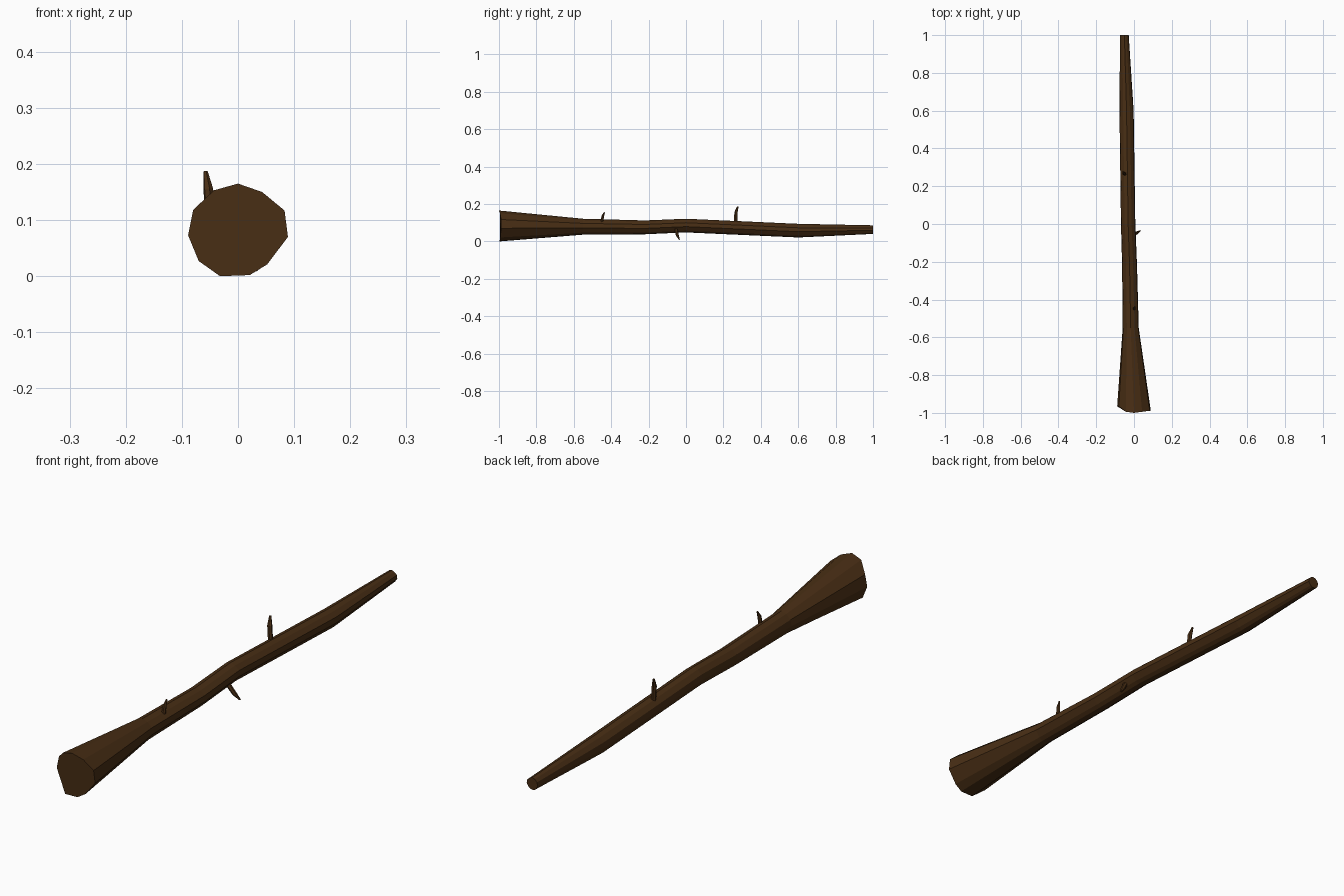
import bpy, bmesh
from mathutils import Vector

cube = bpy.data.objects.get("Cube")
if cube:
    bpy.data.objects.remove(cube)

bark = bpy.data.materials.new("dark_bark")
bark.use_nodes = True
colour = (0.065, 0.027, 0.007, 1)
bark.diffuse_color = colour
bsdf = bark.node_tree.nodes["Principled BSDF"]
bsdf.inputs["Base Color"].default_value = colour
bsdf.inputs["Roughness"].default_value = 0.9


def loft(name, rings):
    """Skin a list of equal-length point rings and cap both ends."""
    bm = bmesh.new()
    loops = [[bm.verts.new(p) for p in ring] for ring in rings]
    n = len(loops[0])
    for a, b in zip(loops, loops[1:]):
        for i in range(n):
            j = (i + 1) % n
            bm.faces.new((a[i], a[j], b[j], b[i]))
    bm.faces.new(loops[0])
    bm.faces.new(loops[-1])
    bmesh.ops.recalc_face_normals(bm, faces=bm.faces)
    mesh = bpy.data.meshes.new(name)
    bm.to_mesh(mesh)
    bm.free()
    mesh.materials.append(bark)
    obj = bpy.data.objects.new(name, mesh)
    bpy.context.collection.objects.link(obj)
    return obj


# Trunk: one uneven outline, fitted to the extents of each station
outline = [(0, .165), (.043, .15), (.083, .117), (.089, .07), (.052, .021), (.021, .002),
           (-.032, 0), (-.07, .027), (-.089, .073), (-.08, .118), (-.043, .153)]
# y, left x, right x, bottom z, top z
stations = [(-1, -.089, .089, 0, .165), (-.55, -.06, .025, .036, .121),
            (-.22, -.063, .016, .038, .112), (0, -.069, .007, .048, .121),
            (.6, -.077, -.002, .021, .094), (1, -.074, -.028, .04, .086)]
rings = []
for y, x0, x1, z0, z1 in stations:
    rings.append([Vector((x0 + (x1 - x0) * (x + .089) / .178, y,
                          z0 + (z1 - z0) * z / .165)) for x, z in outline])

# The butt end is cut slightly askew
for p in rings[0]:
    p.y += .035 if p.x < -.06 else .012 * abs(p.x) / .089
loft("trunk", rings)


# Twigs: bent six-sided stubs that taper to a blunt tip
def twig(name, path, radii):
    path = [Vector(p) for p in path]
    axis = (path[-1] - path[0]).normalized()
    u = axis.orthogonal().normalized()
    v = axis.cross(u)
    hexagon = [(1, 0), (.5, .87), (-.5, .87), (-1, 0), (-.5, -.87), (.5, -.87)]
    loft(name, [[c + (u * a + v * b) * r for a, b in hexagon]
                for c, r in zip(path, radii)])


twig("upper_twig", [(-.048, .265, .09), (-.053, .267, .155), (-.058, .277, .187)],
     (.009, .009, .004))
twig("rear_stub", [(0, -.45, .1), (.002, -.445, .135), (.004, -.436, .156)],
     (.008, .007, .003))
twig("side_twig", [(-.005, -.055, .068), (.018, -.046, .032), (.034, -.036, .01)],
     (.009, .008, .003))
